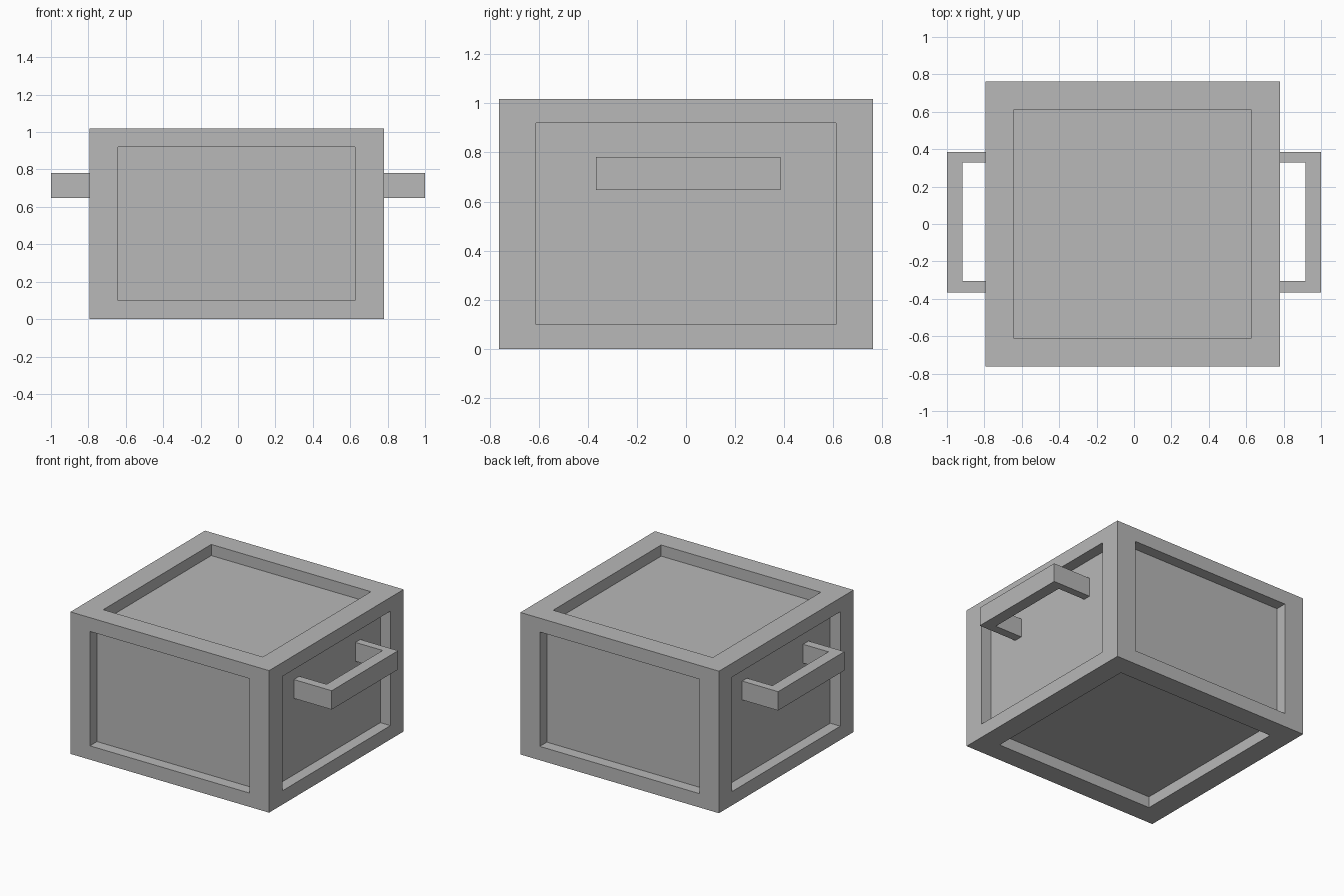
import bpy
import bmesh
from mathutils import Vector

cube = bpy.data.objects.get("Cube")
if cube:
    bpy.data.objects.remove(cube, do_unlink=True)

# Single grey finish
GREY = (0.48, 0.48, 0.48, 1.0)
grey = bpy.data.materials.new("plain grey")
grey.use_nodes = True
grey.diffuse_color = GREY
grey.node_tree.nodes["Principled BSDF"].inputs["Base Color"].default_value = GREY

RECESS = 0.08
CENTRE = Vector((-0.0075, 0, 0.509))
OUTER = Vector((0.7875, 0.762, 0.509))   # half size of the box
INNER = Vector((0.633, 0.612, 0.41))     # half size of the recessed panels


def finish(bm, name):
    bmesh.ops.recalc_face_normals(bm, faces=bm.faces)
    mesh = bpy.data.meshes.new(name)
    bm.to_mesh(mesh)
    bm.free()
    mesh.materials.append(grey)
    obj = bpy.data.objects.new(name, mesh)
    bpy.context.collection.objects.link(obj)
    return obj


# Box body: each side gets a frame and a sunken panel
bm = bmesh.new()
bmesh.ops.create_cube(bm, size=2)
bmesh.ops.scale(bm, vec=OUTER, verts=bm.verts)
bm.normal_update()
for face in list(bm.faces):
    normal = face.normal.copy()
    bmesh.ops.inset_individual(bm, faces=[face], thickness=0.1)
    for v in face.verts:
        for axis in range(3):
            if abs(normal[axis]) < 0.5:
                v.co[axis] = INNER[axis] if v.co[axis] > 0 else -INNER[axis]
    panel = bmesh.ops.extrude_discrete_faces(bm, faces=[face])["faces"][0]
    bmesh.ops.translate(bm, vec=-normal * RECESS, verts=panel.verts)
bmesh.ops.translate(bm, vec=CENTRE, verts=bm.verts)
finish(bm, "box_body")


# Handles: a square-cornered U outline, extruded upwards
def handle(name, side):
    root = CENTRE.x + side * (OUTER.x - RECESS)
    tip, grip = side, side * 0.916
    outline = [(root, -0.367), (tip, -0.367), (tip, 0.385), (root, 0.385),
               (root, 0.33), (grip, 0.33), (grip, -0.305), (root, -0.305)]
    bm = bmesh.new()
    base = bm.faces.new([bm.verts.new((x, y, 0.647)) for x, y in outline])
    top = bmesh.ops.extrude_face_region(bm, geom=[base])["geom"]
    bmesh.ops.translate(bm, vec=(0, 0, 0.135),
                        verts=[g for g in top if isinstance(g, bmesh.types.BMVert)])
    finish(bm, name)


handle("left_handle", 1)
handle("right_handle", -1)
